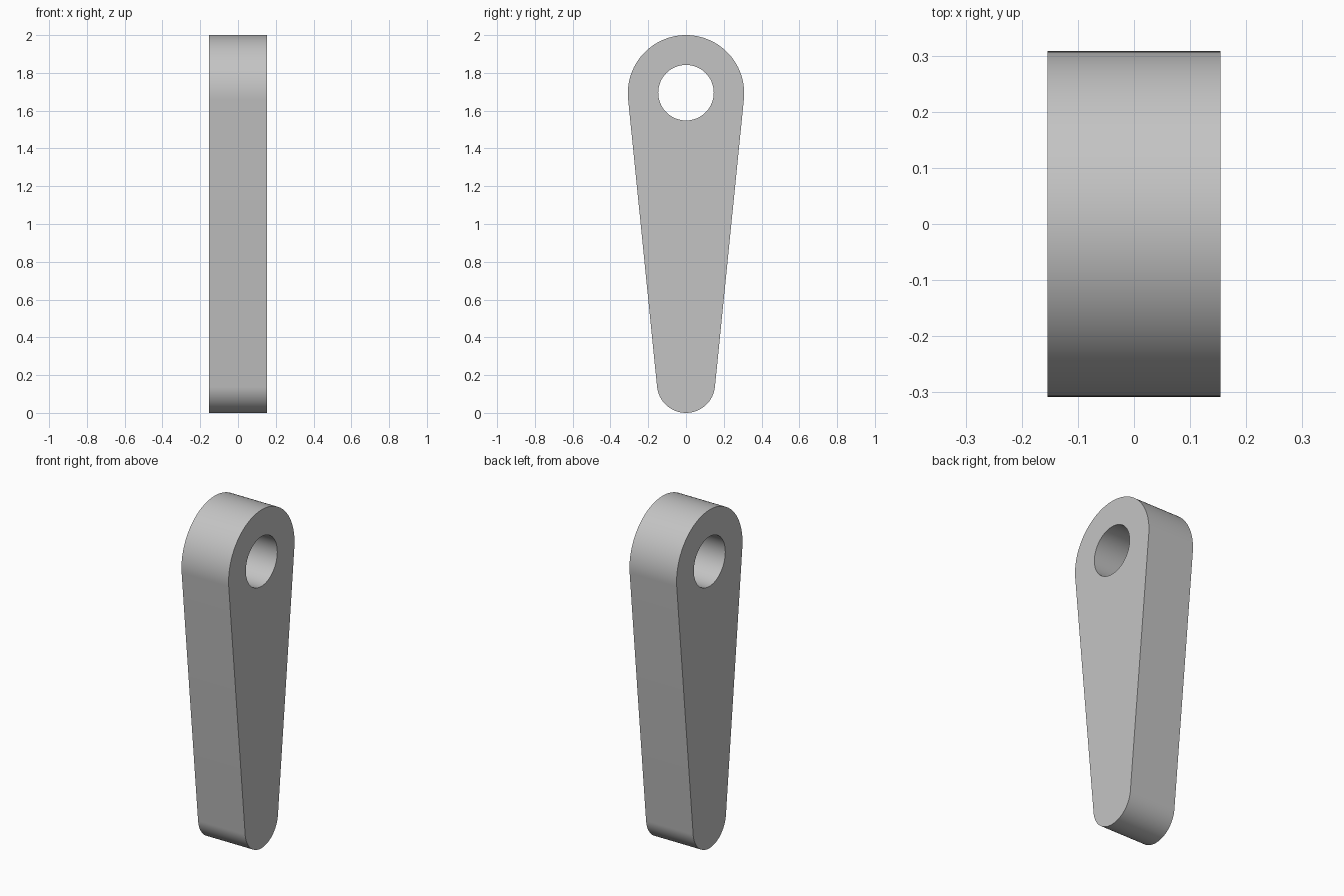
import bpy
import bmesh
from math import asin, cos, sin, pi, radians

cube = bpy.data.objects.get("Cube")
if cube:
    bpy.data.objects.remove(cube, do_unlink=True)

# Main dimensions
TOP_R, TIP_R, HOLE_R = 0.308, 0.154, 0.147
TOP_Z, TIP_Z = 2 - TOP_R, TIP_R
HOLE_Z = 1.695
HALF_WIDTH = 0.154


def arc(centre_z, radius, start, end, steps):
    """Points of an arc in the y-z plane, both ends included."""
    return [(radius * cos(start + (end - start) * i / steps),
             centre_z + radius * sin(start + (end - start) * i / steps))
            for i in range(steps + 1)]


def add_loop(bm, points):
    verts = [bm.verts.new((-HALF_WIDTH, y, z)) for y, z in points]
    return [bm.edges.new((v, verts[i - 1])) for i, v in enumerate(verts)]


# Outline: two arcs joined by their common tangents, plus the round hole
lean = asin((TOP_R - TIP_R) / (TOP_Z - TIP_Z))
outline = arc(TOP_Z, TOP_R, -lean, pi + lean, 64)
outline += arc(TIP_Z, TIP_R, pi + lean, 2 * pi - lean, 48)
hole = arc(HOLE_Z, HOLE_R, 0, 2 * pi, 64)[:-1]

bm = bmesh.new()
edges = add_loop(bm, outline) + add_loop(bm, hole)
bmesh.ops.triangle_fill(bm, edges=edges, use_beauty=True, normal=(-1, 0, 0))

# Thicken the flat profile into the solid arm
extruded = bmesh.ops.extrude_face_region(bm, geom=bm.faces[:], use_keep_orig=True)
moved = [g for g in extruded["geom"] if isinstance(g, bmesh.types.BMVert)]
bmesh.ops.translate(bm, verts=moved, vec=(2 * HALF_WIDTH, 0, 0))
bmesh.ops.recalc_face_normals(bm, faces=bm.faces[:])

mesh = bpy.data.meshes.new("lever_arm")
bm.to_mesh(mesh)
bm.free()
arm = bpy.data.objects.new("lever_arm", mesh)
bpy.context.collection.objects.link(arm)

# Plain grey material
grey = bpy.data.materials.new("light_grey")
grey.use_nodes = True
colour = (0.55, 0.55, 0.55, 1)
grey.diffuse_color = colour
grey.node_tree.nodes["Principled BSDF"].inputs["Base Color"].default_value = colour
mesh.materials.append(grey)

# Smooth round walls, sharp rims
bpy.ops.object.select_all(action="DESELECT")
arm.select_set(True)
bpy.context.view_layer.objects.active = arm
bpy.ops.object.shade_smooth_by_angle(angle=radians(30))
